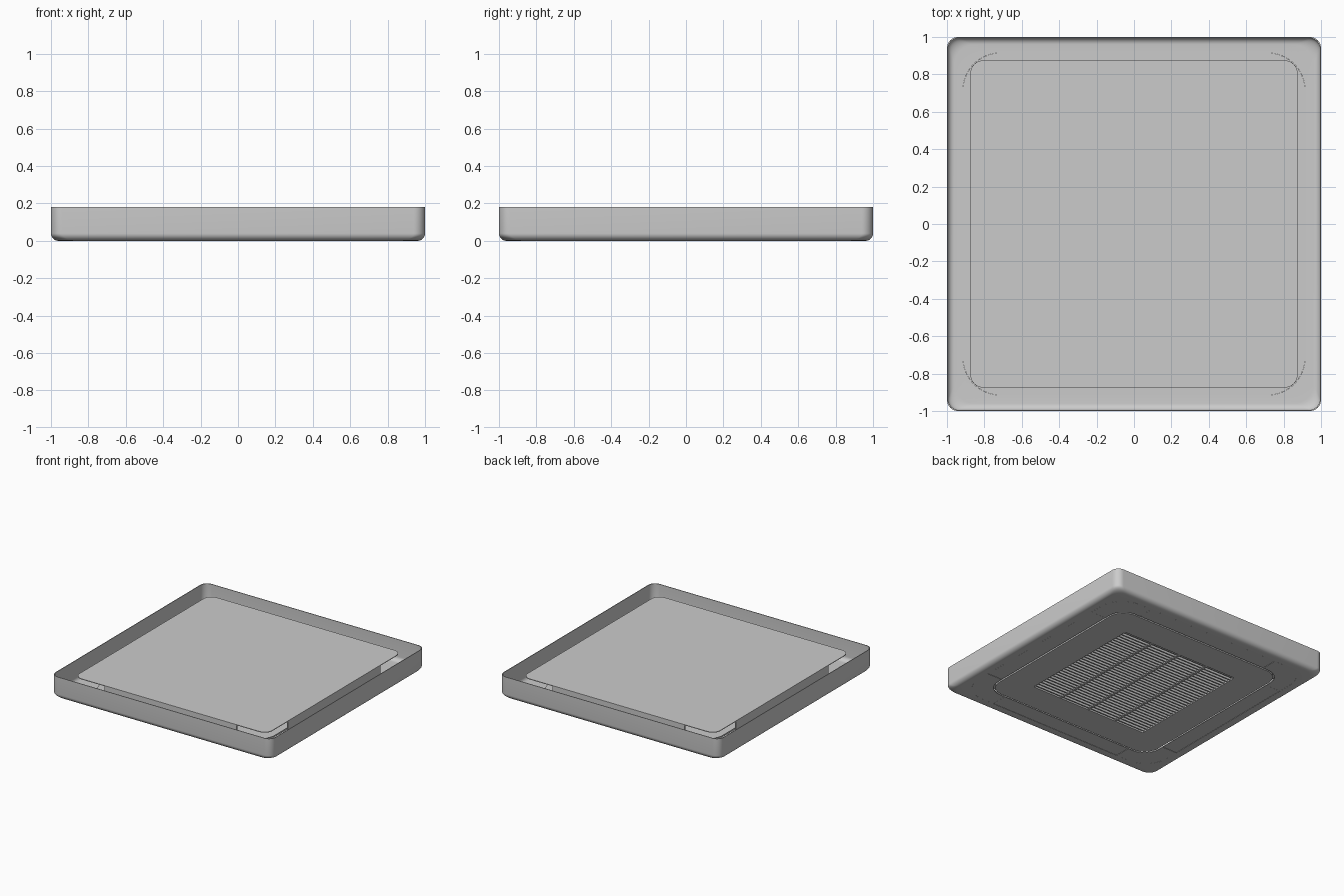
import bpy, bmesh, math

if "Cube" in bpy.data.objects:
    bpy.data.objects.remove(bpy.data.objects["Cube"])

N = 10  # segments per rounded corner


def finish(bm, name, smooth=True):
    bmesh.ops.recalc_face_normals(bm, faces=bm.faces)
    me = bpy.data.meshes.new(name)
    bm.to_mesh(me)
    bm.free()
    ob = bpy.data.objects.new(name, me)
    bpy.context.collection.objects.link(ob)
    if smooth:
        bpy.ops.object.select_all(action='DESELECT')
        ob.select_set(True)
        bpy.context.view_layer.objects.active = ob
        bpy.ops.object.shade_smooth_by_angle(angle=math.radians(30))
    return ob


def arc(cx, cy, r, a0, a1):
    return [(cx + r * math.cos(math.radians(a0 + (a1 - a0) * i / N)),
             cy + r * math.sin(math.radians(a0 + (a1 - a0) * i / N))) for i in range(N + 1)]


def rounded_square(h, r):
    pts = []
    for k, (sx, sy) in enumerate([(1, 1), (-1, 1), (-1, -1), (1, -1)]):
        pts += arc(sx * (h - r), sy * (h - r), r, 90 * k, 90 * k + 90)
    return pts


def loft(name, rings, closed):
    """Rounded-square rings (half size, corner radius, z), joined in order."""
    bm = bmesh.new()
    loops = [[bm.verts.new((x, y, z)) for x, y in rounded_square(h, r)] for h, r, z in rings]
    pairs = list(zip(loops, loops[1:]))
    if closed:
        pairs.append((loops[-1], loops[0]))
    else:
        bm.faces.new(loops[0])
        bm.faces.new(loops[-1])
    for a, b in pairs:
        for i in range(len(a)):
            j = (i + 1) % len(a)
            bm.faces.new((a[i], a[j], b[j], b[i]))
    return finish(bm, name)


def prism(name, pts, z0, z1):
    bm = bmesh.new()
    f = bm.faces.new([bm.verts.new((x, y, z0)) for x, y in pts])
    ext = bmesh.ops.extrude_face_region(bm, geom=[f])['geom']
    bmesh.ops.translate(bm, vec=(0, 0, z1 - z0), verts=[v for v in ext if isinstance(v, bmesh.types.BMVert)])
    return finish(bm, name)


def add_box(bm, x0, x1, y0, y1, z0, z1):
    vs = bmesh.ops.create_cube(bm, size=1)['verts']
    for v in vs:
        v.co = ((x0 + x1) / 2 + v.co.x * (x1 - x0),
                (y0 + y1) / 2 + v.co.y * (y1 - y0),
                (z0 + z1) / 2 + v.co.z * (z1 - z0))


# outer casing: thin tray wall with a rounded lower edge and an open centre
R = 0.04
T = 0.005


def edge_ring(r, a):
    return (1 - R + r * math.cos(a), 0.06 + 1.2 * R * (1 - math.cos(a)), R - r * math.sin(a))


angles = [math.pi / 2 * i / 8 for i in range(9)]
loft("outer_casing",
     [(1, 0.06, 0.18)] + [edge_ring(R, a) for a in angles]
     + [(0.915, 0.2, 0), (0.915, 0.2, T)]
     + [edge_ring(R - T, a) for a in reversed(angles)] + [(1 - T, 0.06, 0.18)], True)

# back plate set just below the rim
loft("back_plate", [(0.875, 0.07, 0.147), (0.875, 0.07, 0.152)], False)

# corner covers, air flaps and the duct wall behind each flap
corner = ([(0.9145, 0.6)] + arc(0.7145, 0.7145, 0.2, 0, 90) + [(0.6, 0.9145), (0.6, 0.782)]
          + arc(0.642, 0.642, 0.14, 90, 0) + [(0.782, 0.6)])
flap = [(0.782, -0.598), (0.9135, -0.598), (0.9135, 0.598), (0.782, 0.598)]
for k in range(4):
    turn = k * math.pi / 2
    prism("corner_cover", corner, 0, 0.006).rotation_euler.z = turn
    prism("air_flap", flap, 0.001, 0.006).rotation_euler.z = turn
    bm = bmesh.new()
    add_box(bm, 0.866, 0.874, -0.6, 0.6, 0.006, 0.147)
    finish(bm, "duct_wall", False).rotation_euler.z = turn

# centre panel with a square intake opening
loft("centre_panel",
     [(0.77, 0.13, 0.03), (0.77, 0.13, 0), (0.53, 0.012, 0), (0.53, 0.012, 0.045),
      (0.536, 0.016, 0.045), (0.536, 0.016, 0.03)], True)

# groove floor between the panel and the flaps
loft("panel_groove", [(0.79, 0.14, 0.026), (0.765, 0.125, 0.026),
                      (0.765, 0.125, 0.03), (0.79, 0.14, 0.03)], True)

# intake grille: slats along x, thicker dividers along y
bm = bmesh.new()
slats = 32
for i in range(slats):
    y = -0.53 + 1.06 * (i + 0.5) / slats
    add_box(bm, -0.53, 0.53, y - 0.005, y + 0.005, 0.004, 0.035)
for x in (-0.265, 0, 0.265):
    add_box(bm, x - 0.008, x + 0.008, -0.53, 0.53, 0.003, 0.036)
finish(bm, "intake_grille", False)
